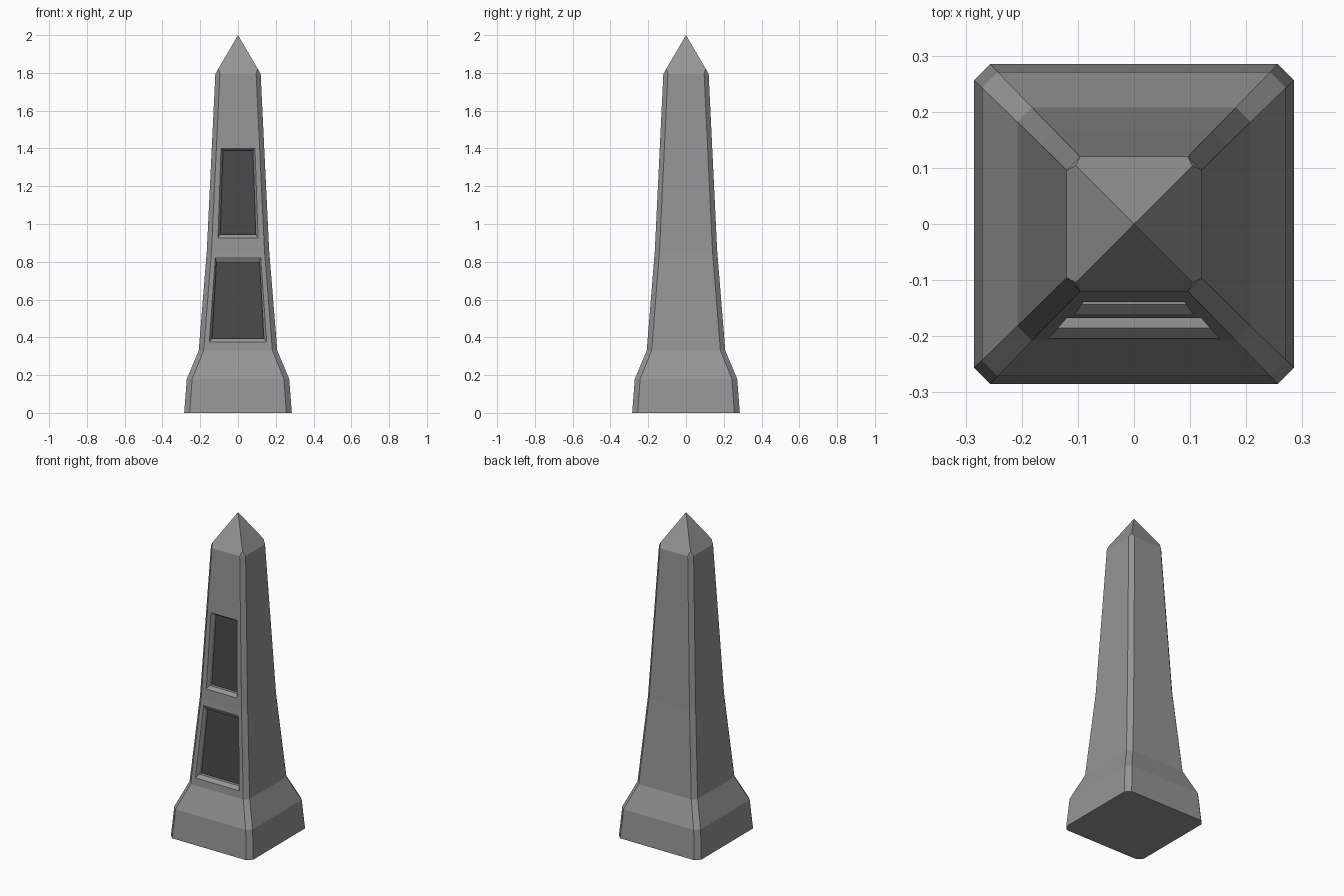
import bpy, bmesh
from math import pi
from mathutils import Matrix, Vector

if "Cube" in bpy.data.objects:
    bpy.data.objects.remove(bpy.data.objects["Cube"])

# Shaft profile: height, half width, corner chamfer
PROFILE = [(0, .285, .029), (.18, .271, .028), (.33, .208, .026),
           (.86, .165, .025), (1.795, .12, .024)]
RIDGE = .104      # where the tip's ridges meet the chamfers
TIP = 2.0
BEVEL = .017      # depth of the sloped frame
DEPTH = .036      # depth of the back panel

# Recesses keyed by profile band: (z, half width) bottom and top
RECESS = {
    2: dict(outer=[(.375, .152), (.825, .12)], inner=[(.395, .137), (.797, .114)]),
    3: dict(outer=[(.927, .106), (1.4, .09)], inner=[(.945, .094), (1.388, .079)]),
}


def grey(name, v):
    mat = bpy.data.materials.new(name)
    mat.diffuse_color = (v, v, v, 1)
    mat.use_nodes = True
    mat.node_tree.nodes["Principled BSDF"].inputs["Base Color"].default_value = mat.diffuse_color
    return mat


def surface(z, band):
    z0, w0, _ = PROFILE[band]
    z1, w1, _ = PROFILE[band + 1]
    return w0 + (w1 - w0) * (z - z0) / (z1 - z0)


def front_quad(bm, pairs, band, depth):
    (z0, h0), (z1, h1) = pairs
    y0, y1 = (depth - surface(z, band) for z in (z0, z1))
    return [bm.verts.new(p) for p in
            ((-h0, y0, z0), (h0, y0, z0), (h1, y1, z1), (-h1, y1, z1))]


def frame(bm, a, b):
    for i in range(4):
        j = (i + 1) % 4
        bm.faces.new((a[i], a[j], b[j], b[i]))


def link(bm, name, mat):
    mesh = bpy.data.meshes.new(name)
    bm.to_mesh(mesh)
    bm.free()
    mesh.materials.append(mat)
    bpy.context.collection.objects.link(bpy.data.objects.new(name, mesh))


stone = grey("stone", .3)
dark = grey("dark_stone", .065)

bm = bmesh.new()
turns = [Matrix.Rotation(k * pi / 2, 3, 'Z') for k in range(4)]

# Chamfered square rings up the shaft
rings = [[bm.verts.new(t @ Vector((s * (w - c), -w, z)))
          for t in turns for s in (-1, 1)] for z, w, c in PROFILE]
bm.faces.new(reversed(rings[0]))

# Shaft faces, with the two framed recesses on the front
for band in range(len(PROFILE) - 1):
    lo, hi = rings[band], rings[band + 1]
    for i in range(8):
        j = (i + 1) % 8
        loops = [[lo[i], lo[j], hi[j], hi[i]]]
        if i == 0 and band in RECESS:
            r = RECESS[band]
            loops += [front_quad(bm, r['outer'], band, 0),
                      front_quad(bm, r['inner'], band, BEVEL),
                      front_quad(bm, r['inner'], band, DEPTH)]
            for a, b in zip(loops, loops[1:]):
                frame(bm, a, b)
        else:
            bm.faces.new(loops[0])

# Pyramid tip, chamfers ending in small points
ridge_z = TIP - (TIP - PROFILE[-1][0]) * RIDGE / PROFILE[-1][1]
apex = bm.verts.new((0, 0, TIP))
ridge = [bm.verts.new(t @ Vector((RIDGE, -RIDGE, ridge_z))) for t in turns]
top = rings[-1]
for k in range(4):
    a, b, c = top[2 * k], top[2 * k + 1], top[(2 * k + 2) % 8]
    bm.faces.new((a, b, ridge[k], apex, ridge[k - 1]))
    bm.faces.new((b, c, ridge[k]))
link(bm, "obelisk_shaft", stone)

# Dark panels at the back of the recesses
for name, band in (("lower_panel", 2), ("upper_panel", 3)):
    bm = bmesh.new()
    bm.faces.new(front_quad(bm, RECESS[band]['inner'], band, DEPTH))
    link(bm, name, dark)
